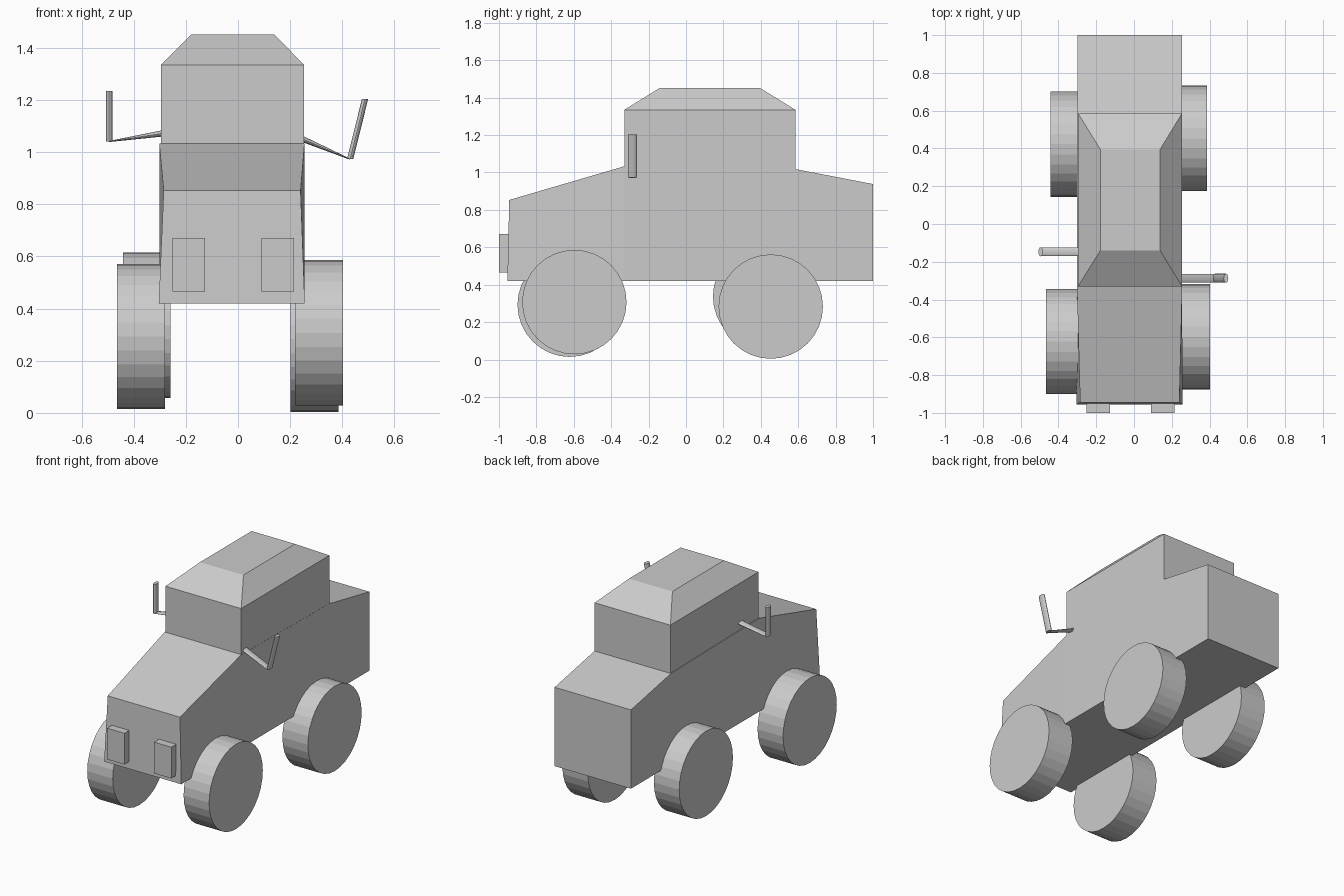
import bpy, bmesh, math
from mathutils import Vector

if "Cube" in bpy.data.objects:
    bpy.data.objects.remove(bpy.data.objects["Cube"])


def loft(name, rings):
    """Join equal-length rings of points into a closed, flat-faced solid."""
    bm = bmesh.new()
    vr = [[bm.verts.new(p) for p in ring] for ring in rings]
    n = len(vr[0])
    for a, b in zip(vr, vr[1:]):
        for i in range(n):
            bm.faces.new((a[i], a[(i + 1) % n], b[(i + 1) % n], b[i]))
    bm.faces.new(vr[0])
    bm.faces.new(vr[-1])
    bmesh.ops.recalc_face_normals(bm, faces=bm.faces)
    mesh = bpy.data.meshes.new(name)
    bm.to_mesh(mesh)
    bm.free()
    obj = bpy.data.objects.new(name, mesh)
    bpy.context.collection.objects.link(obj)
    return obj


def rect(x0, x1, y0, y1, z):
    return [(x0, y0, z), (x1, y0, z), (x1, y1, z), (x0, y1, z)]


def section(x0, x1, top0, top1, y_bottom, y_top, z_top):
    return [(x0, y_bottom, 0.42), (x1, y_bottom, 0.42),
            (top1, y_top, z_top), (top0, y_top, z_top)]


def ellipse(center, rx, ry, n=16):
    c = Vector(center)
    return [c + Vector((rx * math.cos(2 * math.pi * i / n),
                        ry * math.sin(2 * math.pi * i / n), 0)) for i in range(n)]


def upright_ellipse(center, ry, rz, n=16):
    c = Vector(center)
    return [c + Vector((0, ry * math.cos(2 * math.pi * i / n),
                        rz * math.sin(2 * math.pi * i / n))) for i in range(n)]


# Body with sloping bonnet and rear deck
loft("body", [
    section(-0.304, 0.256, -0.285, 0.24, -0.955, -0.945, 0.853),
    section(-0.302, 0.255, -0.302, 0.255, -0.33, -0.33, 1.033),
    section(-0.30, 0.255, -0.30, 0.255, 0.585, 0.585, 1.018),
    section(-0.30, 0.255, -0.30, 0.255, 1.0, 1.0, 0.938),
])

# Cabin with chamfered roof
loft("cabin", [
    rect(-0.296, 0.254, -0.33, 0.585, 1.0),
    rect(-0.296, 0.254, -0.33, 0.585, 1.335),
    rect(-0.178, 0.138, -0.14, 0.395, 1.452),
])

# Headlights
for side, x in (("left", -0.251), ("right", 0.09)):
    loft(f"headlight_{side}", [rect(x, x + 0.125, -1.0, -0.94, z)
                               for z in (0.465, 0.67)])

# Wheels, each set slightly differently
wheels = {
    "front_left_wheel": (-0.465, -0.28, -0.622, 0.293),
    "front_right_wheel": (0.218, 0.403, -0.597, 0.307),
    "rear_left_wheel": (-0.442, -0.258, 0.423, 0.337),
    "rear_right_wheel": (0.201, 0.386, 0.453, 0.283),
}
for name, (x0, x1, y, z) in wheels.items():
    loft(name, [upright_ellipse((x, y, z), 0.279, 0.279, 32) for x in (x0, x1)])

# Wing mirrors: tapering arm and upright post
mirrors = {
    "left": ((-0.27, -0.147, 1.075), (-0.494, -0.147, 1.041), (-0.494, -0.147, 1.234)),
    "right": ((0.235, -0.287, 1.056), (0.43, -0.287, 0.973), (0.487, -0.287, 1.203)),
}
for side, (root, elbow, tip) in mirrors.items():
    loft(f"mirror_arm_{side}", [upright_ellipse(root, 0.023, 0.013),
                                upright_ellipse(elbow, 0.023, 0.002)])
    loft(f"mirror_post_{side}", [ellipse(elbow, 0.012, 0.024),
                                 ellipse(tip, 0.012, 0.024)])
